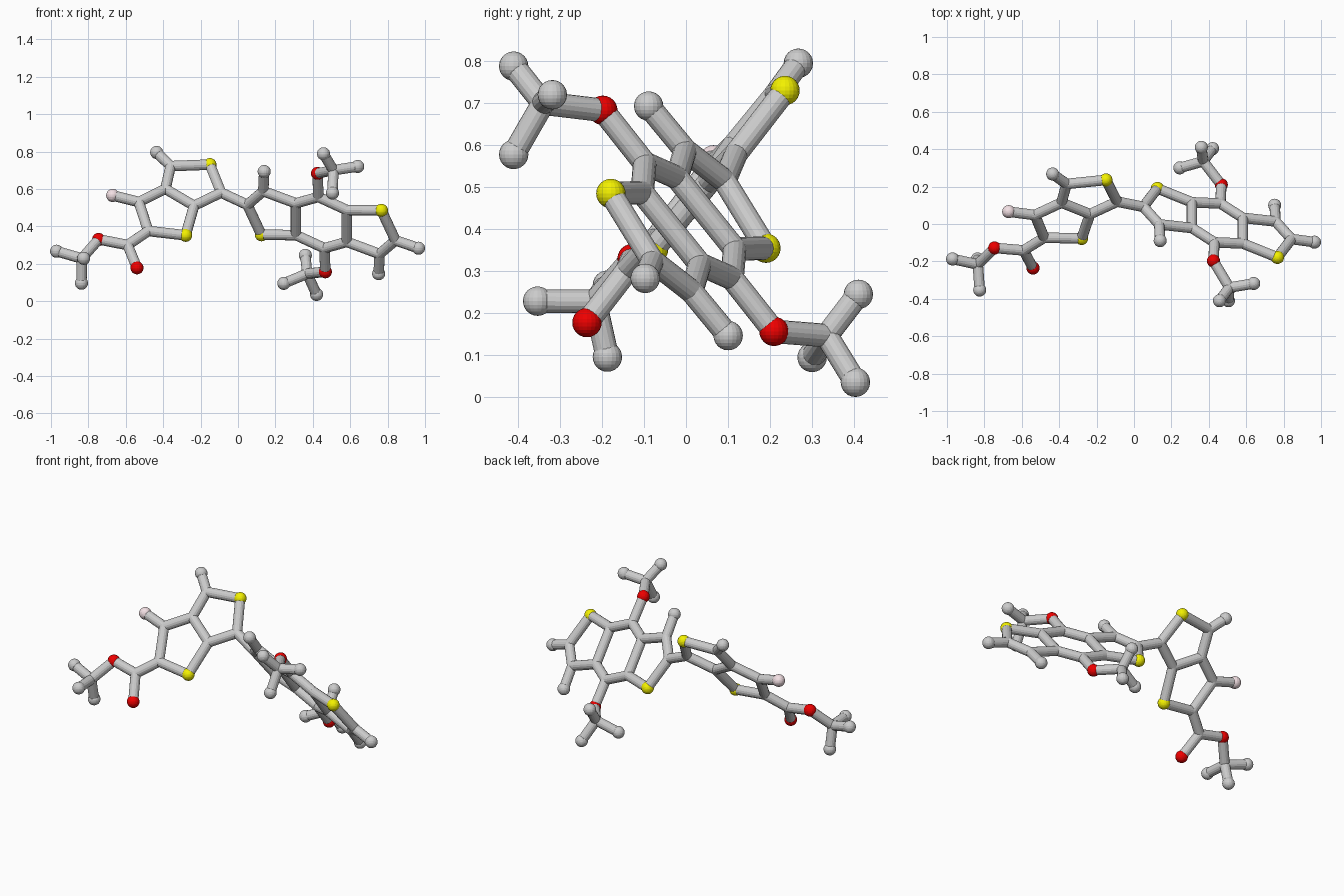
import bpy, bmesh
from mathutils import Vector, Matrix

if "Cube" in bpy.data.objects:
    bpy.data.objects.remove(bpy.data.objects["Cube"])

BALL, ROD = 0.035, 0.028


def material(name, rgb):
    m = bpy.data.materials.new(name)
    m.diffuse_color = (*rgb, 1)
    m.use_nodes = True
    m.node_tree.nodes["Principled BSDF"].inputs["Base Color"].default_value = m.diffuse_color
    return m


YELLOW = material("yellow", (0.9, 0.88, 0.0))
RED = material("red", (0.85, 0.0, 0.0))
PINK = material("pink", (0.9, 0.75, 0.78))


def finish(bm, name, mat=None):
    me = bpy.data.meshes.new(name)
    bm.to_mesh(me)
    bm.free()
    ob = bpy.data.objects.new(name, me)
    bpy.context.collection.objects.link(ob)
    if mat:
        me.materials.append(mat)


def add_ball(bm, p, r):
    bmesh.ops.create_uvsphere(bm, u_segments=20, v_segments=12, radius=r,
                              matrix=Matrix.Translation(p))


def add_rod(bm, a, b):
    d = b - a
    rot = d.to_track_quat('Z', 'Y').to_matrix().to_4x4()
    bmesh.ops.create_cone(bm, cap_ends=True, segments=16, radius1=ROD, radius2=ROD,
                          depth=d.length, matrix=Matrix.Translation((a + b) / 2) @ rot)


# The two flat ring systems each lie in a tilted plane: y follows from x and z
def left(x, z):
    return Vector((x, -0.34 + 0.803 * z + 0.0714 * x, z))


def right(x, z):
    return Vector((x, 0.528 - 0.807 * z - 0.411 * x, z))


P = {}

# Left double ring with its side arm
for k, x, z in [("s1", -.15, .73), ("ha", -.435, .795), ("ca", -.36, .722),
                ("cb", -.388, .60), ("cc", -.235, .51), ("cd", -.09, .58),
                ("s2", -.28, .352), ("ce", -.48, .375), ("cf", -.53, .53),
                ("f", -.67, .565), ("cg", -.59, .30), ("o1", -.54, .178),
                ("o2", -.745, .33), ("m", -.835, .228)]:
    P[k] = left(x, z)

# Right triple ring: half is listed, the other half is turned about its centre
for k, x, z in [("ch", .05, .515), ("s", .125, .355), ("ci", .135, .588),
                ("h", .14, .693), ("cj", .31, .523), ("ck", .31, .353),
                ("ct", .43, .557), ("o", .425, .683)]:
    P[k] = right(x, z)
    P[k + "_"] = right(.892 - x, .84 - z)
P["h_end"] = right(.965, .283)

# Three-pronged end groups
tripods = {
    "m": [(-.97, -.187, .267), (-.837, -.187, .096), (-.825, -.353, .229)],
    "n": [(.64, -.318, .72), (.457, -.41, .788), (.505, -.41, .578)],
    "n_": [(.245, .30, .095), (.36, .41, .245), (.42, .403, .036)],
}
P["n"] = Vector((.51, -.34, .70))
P["n_"] = Vector((.37, .335, .147))

left_bonds = "s1-ca ha-ca ca-cb cb-cc cc-cd cd-s1 cc-s2 s2-ce ce-cf cf-cb cf-f ce-cg cg-o1 cg-o2 o2-m"
half_bonds = "ch-s ch-ci ci-h ci-cj cj-ck ck-s cj-ct ct-o o-n"
right_bonds = half_bonds.split()
right_bonds += ["-".join(e + "_" for e in b.split("-")) for b in right_bonds]
right_bonds += ["ck-ct_", "ck_-ct", "ch_-h_end"]

tips = {"ha", "h", "h_", "h_end"}
colours = {"s": YELLOW, "o": RED, "f": PINK}
labels = {"s": "yellow_ball", "o": "red_ball", "f": "pink_ball"}

# Rods, one object per ring system, with rounded joints where rods meet
for name, bonds, arms in [("left_ring_rods", left_bonds.split(), ["m"]),
                          ("right_ring_rods", right_bonds, ["n", "n_"]),
                          ("link_rod", ["cd-ch"], [])]:
    bm = bmesh.new()
    joints = set()
    for b in bonds:
        i, j = b.split("-")
        add_rod(bm, P[i], P[j])
        joints |= {i, j}
    if name != "link_rod":
        for k in sorted(joints):
            if k[0] in "cmn":
                add_ball(bm, P[k], ROD)
    for k in arms:
        for t in tripods[k]:
            add_rod(bm, P[k], Vector(t))
    finish(bm, name)

# Coloured balls
for k, p in P.items():
    if k[0] in colours:
        bm = bmesh.new()
        add_ball(bm, p, BALL)
        finish(bm, labels[k[0]], colours[k[0]])

# Grey end balls
ends = [P[k] for k in sorted(tips)] + [Vector(t) for ts in tripods.values() for t in ts]
for p in ends:
    bm = bmesh.new()
    add_ball(bm, p, BALL)
    finish(bm, "grey_end_ball")
